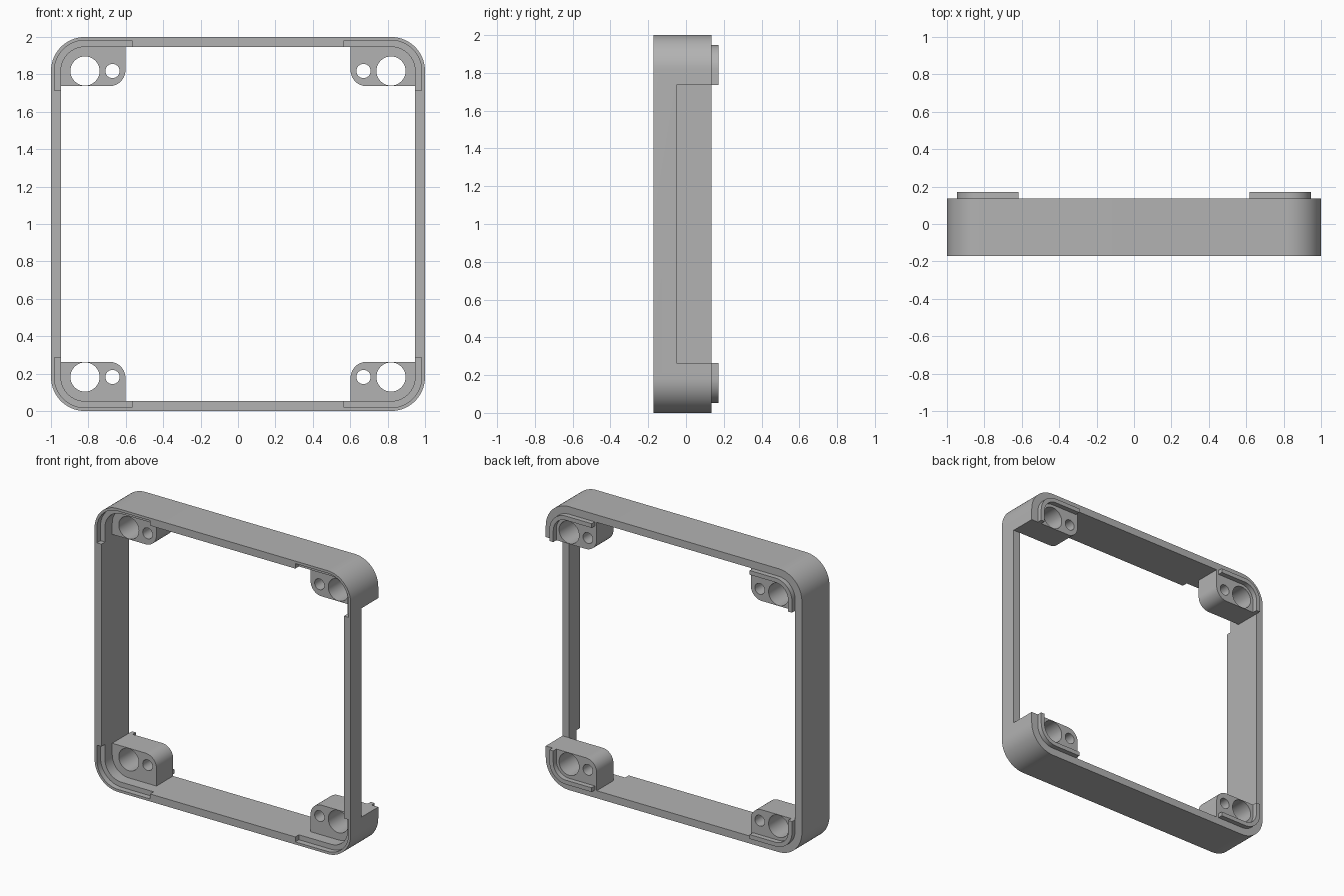
import bpy, bmesh, math

if "Cube" in bpy.data.objects:
    bpy.data.objects.remove(bpy.data.objects["Cube"], do_unlink=True)

# Main dimensions
FRONT, BACK, LIP_BACK, BOSS_FRONT = -0.171, 0.136, 0.171, -0.05
RADIUS, WALL = 0.182, 0.053
BOSS_X, BOSS_Z, BOSS_R = 0.602, 0.737, 0.085

grey = bpy.data.materials.new("plain grey")
grey.use_nodes = True
grey.diffuse_color = (0.45, 0.45, 0.45, 1)
grey.node_tree.nodes["Principled BSDF"].inputs["Base Color"].default_value = grey.diffuse_color


def arc(cx, cz, r, start, end, steps=16):
    angles = [math.radians(start + (end - start) * i / steps) for i in range(steps + 1)]
    return [(cx + r * math.cos(a), cz + r * math.sin(a)) for a in angles]


def prism(name, points, y0, y1, sx=1, sz=1):
    """Extrude an x-z outline, measured from the frame centre, along y."""
    bm = bmesh.new()
    face = bm.faces.new([bm.verts.new((sx * x, y0, 1 + sz * z)) for x, z in points])
    new = bmesh.ops.extrude_face_region(bm, geom=[face])["geom"]
    bmesh.ops.translate(bm, vec=(0, y1 - y0, 0),
                        verts=[v for v in new if isinstance(v, bmesh.types.BMVert)])
    bmesh.ops.recalc_face_normals(bm, faces=bm.faces)
    mesh = bpy.data.meshes.new(name)
    bm.to_mesh(mesh)
    bm.free()
    mesh.materials.append(grey)
    obj = bpy.data.objects.new(name, mesh)
    bpy.context.collection.objects.link(obj)
    return obj


def combine(target, tool, operation):
    """Apply an exact boolean, then discard the tool."""
    tool.hide_render = True
    mod = target.modifiers.new("boolean", 'BOOLEAN')
    mod.object, mod.operation, mod.solver = tool, operation, 'EXACT'
    bpy.context.view_layer.objects.active = target
    bpy.ops.object.modifier_apply(modifier=mod.name)
    bpy.data.objects.remove(tool, do_unlink=True)


def corner(inset):
    """Rounded outer corner, running from the side to the top."""
    c = 1 - RADIUS
    return arc(c, c, RADIUS - inset, 0, 90)


def rounded_square(inset):
    c = 1 - RADIUS
    points = []
    for i, (x, z) in enumerate([(c, c), (-c, c), (-c, -c), (c, -c)]):
        points += arc(x, z, RADIUS - inset, 90 * i, 90 * i + 90)
    return points


def corner_strip(outer, inner, x_end, z_end):
    """L-shaped band that follows the rounded corner."""
    return ([(1 - outer, z_end)] + corner(outer) + [(x_end, 1 - outer), (x_end, 1 - inner)]
            + corner(inner)[::-1] + [(1 - inner, z_end)])


# Square frame wall
frame = prism("frame", rounded_square(0), FRONT, BACK)
combine(frame, prism("opening", rounded_square(WALL), -1, 1), 'DIFFERENCE')

boss_outline = (corner(0.03) + [(BOSS_X, 0.97)]
                + arc(BOSS_X + BOSS_R, BOSS_Z + BOSS_R, BOSS_R, 180, 270)
                + [(0.97, BOSS_Z)])

for sx in (-1, 1):
    for sz in (-1, 1):
        # Screw boss with its raised locating lip at the back
        combine(frame, prism("boss", boss_outline, BOSS_FRONT, BACK, sx, sz), 'UNION')
        lip = corner_strip(WALL, WALL + 0.03, 0.617, BOSS_Z)
        combine(frame, prism("lip", lip, 0.1, LIP_BACK, sx, sz), 'UNION')
        # Large and small holes through the boss
        for x, r in ((0.818, 0.078), (0.671, 0.038)):
            hole = arc(x, 0.818, r, 0, 360, 40)[:-1]
            combine(frame, prism("hole", hole, -0.1, 0.3, sx, sz), 'DIFFERENCE')
        # Matching recess in the front edge of the wall
        recess = corner_strip(0.018, 0.075, 0.567, 0.714)
        combine(frame, prism("recess", recess, -0.3, FRONT + 0.04, sx, sz), 'DIFFERENCE')

# Long notch in the back half of the left wall
notch = [(0.9, -BOSS_Z), (1.1, -BOSS_Z), (1.1, BOSS_Z), (0.9, BOSS_Z)]
combine(frame, prism("notch", notch, BOSS_FRONT, 0.3), 'DIFFERENCE')

bpy.ops.object.select_all(action='DESELECT')
frame.select_set(True)
bpy.context.view_layer.objects.active = frame
bpy.ops.object.shade_smooth_by_angle(angle=math.radians(30))
